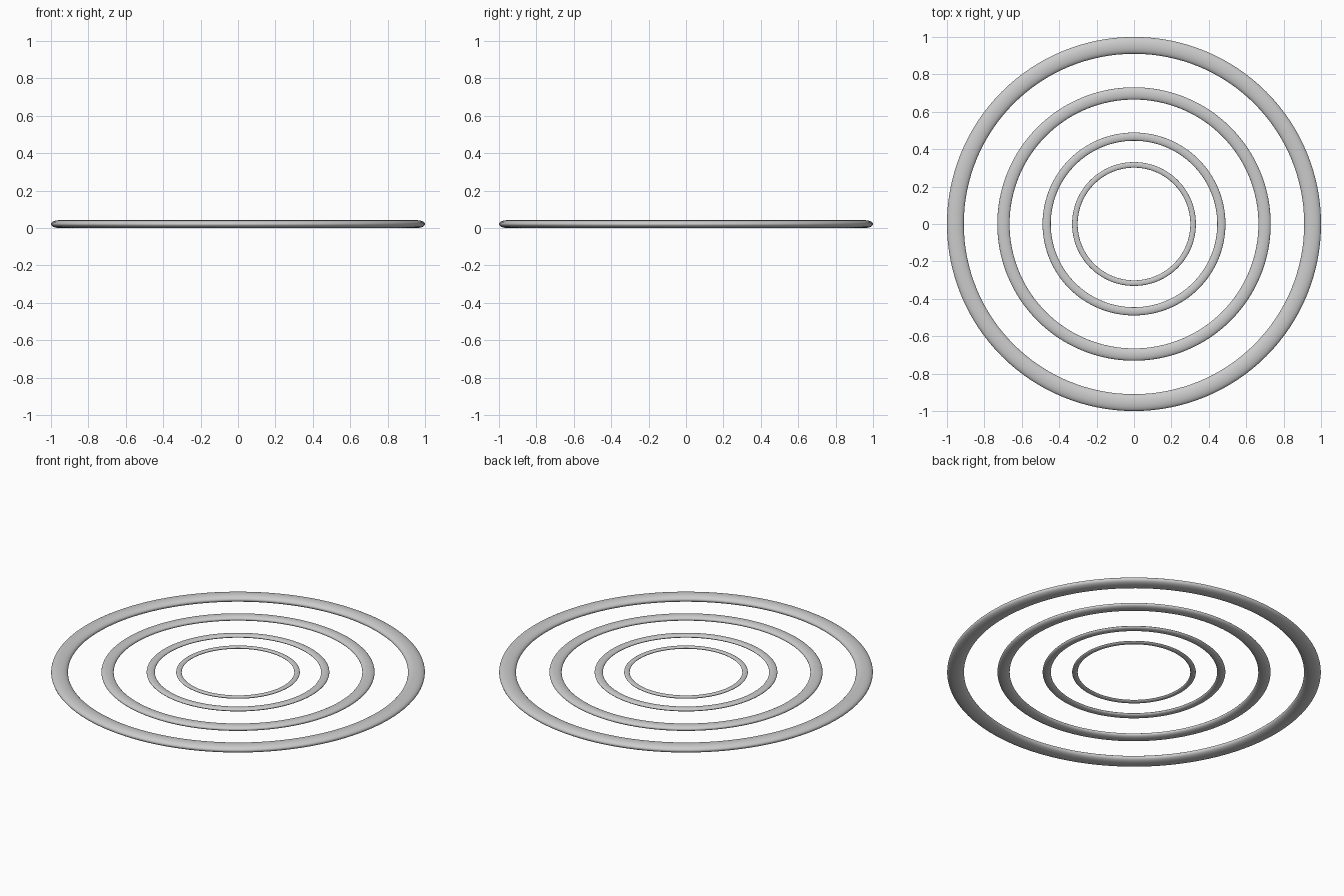
import bpy

if "Cube" in bpy.data.objects:
    bpy.data.objects.remove(bpy.data.objects["Cube"])

HEIGHT = 0.042          # height of the largest ring
MID_Z = HEIGHT / 2


def flat_ring(name, outer, inner, height):
    """Torus squashed to an elliptical cross-section, centred on MID_Z."""
    tube = (outer - inner) / 2
    bpy.ops.mesh.primitive_torus_add(
        major_radius=(outer + inner) / 2, minor_radius=tube,
        major_segments=128, minor_segments=24, location=(0, 0, MID_Z))
    ring = bpy.context.object
    ring.name = name
    ring.scale.z = height / (2 * tube)
    bpy.ops.object.transform_apply(location=False, rotation=False, scale=True)
    bpy.ops.object.shade_smooth()


# Four concentric rings, each a scaled copy of the outer one
for name, size in (("outer_ring", 1.0), ("second_ring", 0.731),
                   ("third_ring", 0.489), ("inner_ring", 0.331)):
    flat_ring(name, size, size * 0.91, HEIGHT * size)
